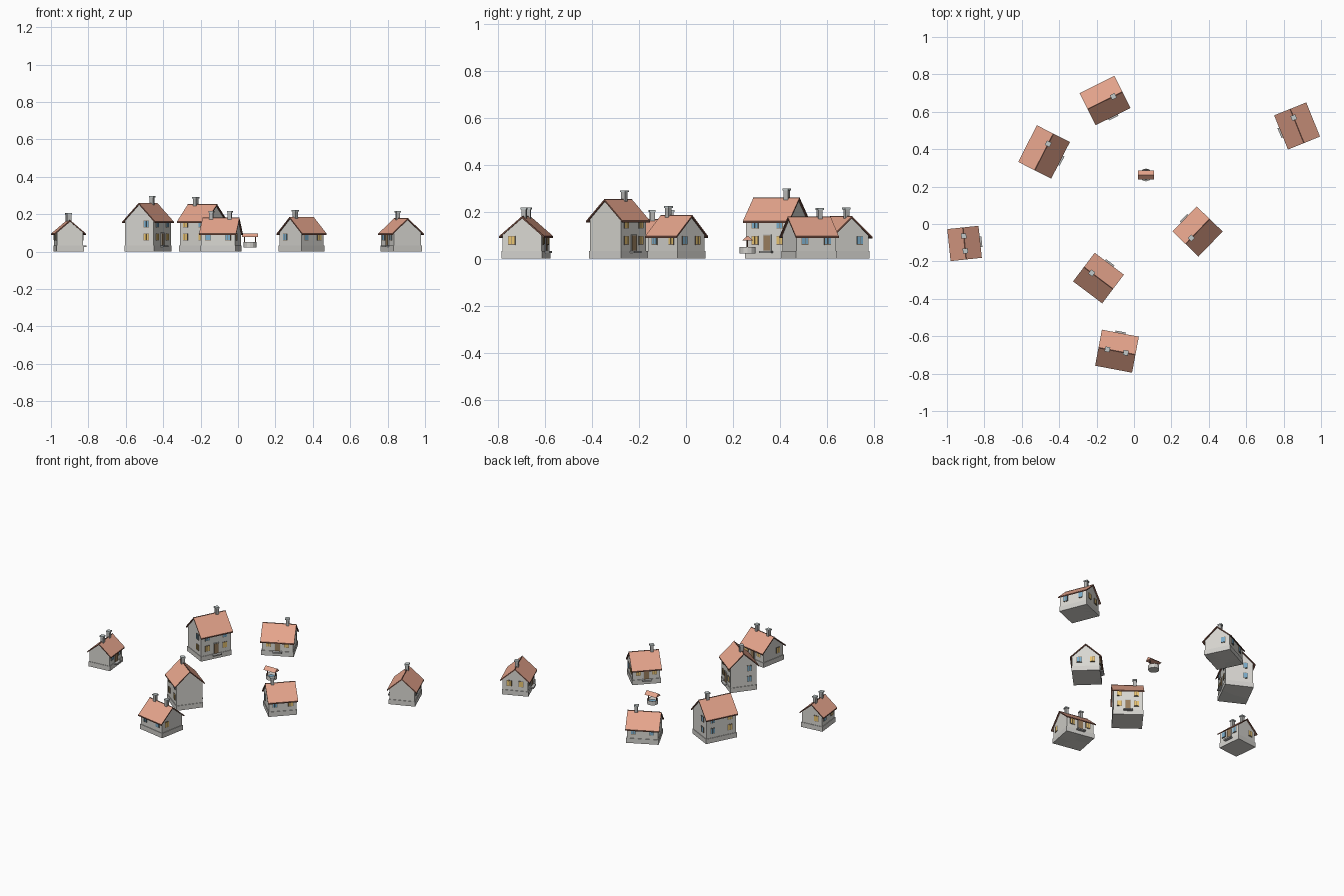
import bpy, bmesh, math
from mathutils import Matrix

cube = bpy.data.objects.get("Cube")
if cube:
    bpy.data.objects.remove(cube, do_unlink=True)


def material(name, r, g, b):
    m = bpy.data.materials.new(name)
    m.use_nodes = True
    m.diffuse_color = (r, g, b, 1)
    m.node_tree.nodes["Principled BSDF"].inputs["Base Color"].default_value = (r, g, b, 1)
    return m


PLASTER = material("plaster", .69, .68, .64)
PLINTH = material("plinth_stone", .64, .63, .6)
STONE = material("grey_stone", .47, .47, .46)
TILE = material("roof_tile", .78, .37, .26)
TIMBER = material("dark_timber", .2, .085, .06)
DOOR = material("door_wood", .32, .21, .11)
FRAME = material("window_frame", .23, .18, .13)
LIT = material("lit_glass", .88, .6, .18)
BLUE = material("blue_glass", .2, .42, .6)
CAP = material("chimney_cap", .54, .59, .59)


def finish(bm, name, place, mats, rule=None):
    """Turn a bmesh into a placed object, with material slots chosen by a rule."""
    bmesh.ops.recalc_face_normals(bm, faces=bm.faces)
    bm.normal_update()
    if rule:
        for f in bm.faces:
            f.material_index = rule(f)
    me = bpy.data.meshes.new(name)
    bm.to_mesh(me)
    bm.free()
    for m in mats:
        me.materials.append(m)
    ob = bpy.data.objects.new(name, me)
    ob.matrix_world = place
    bpy.context.collection.objects.link(ob)


def boxes(name, items, mat, place):
    """Join several boxes, each a (centre, size) pair, in one object."""
    bm = bmesh.new()
    for c, s in items:
        bmesh.ops.create_cube(bm, size=1, matrix=Matrix.Translation(c) @ Matrix.Diagonal((*s, 1)))
    finish(bm, name, place, [mat])


def prism(name, profile, length, mats, place, rule=None):
    """Extrude a (y, z) profile along x, centred."""
    bm = bmesh.new()
    face = bm.faces.new([bm.verts.new((-length / 2, y, z)) for y, z in profile])
    new = bmesh.ops.extrude_face_region(bm, geom=[face])["geom"]
    bmesh.ops.translate(bm, vec=(length, 0, 0), verts=[v for v in new if isinstance(v, bmesh.types.BMVert)])
    finish(bm, name, place, mats, rule)


def roof(name, length, width, eave, ridge, thick, place):
    w = width / 2
    profile = [(-w, eave), (0, ridge), (w, eave), (w, eave - thick), (0, ridge - thick), (-w, eave - thick)]
    # tiles on the upward slopes, timber on edges and underside
    prism(name, profile, length, [TILE, TIMBER], place, lambda f: 0 if f.normal.z > .3 else 1)


def wall_box(side, along, z, w, h, d, hx, hy):
    """A plate on one wall: F front, K back, L and R gables."""
    if side in "FK":
        return ((along, -hy if side == "F" else hy, z), (w, d, h))
    return ((-hx if side == "L" else hx, along, z), (d, w, h))


def house(name, x, y, facing, length, width, eave, ridge, chimneys, gables, *storeys):
    """Ridge along local x, door on local -y. Each storey lists its panes, y lit or b blue:
    two front, two back, then the gable windows."""
    place = Matrix.Translation((x, y, 0)) @ Matrix.Rotation(math.radians(facing + 90), 4, "Z")
    hx, hy = length / 2 - .008, width / 2 - .014
    slope = (ridge - eave) / (width / 2)
    top = ridge - .006
    shoulder = top - slope * hy
    prism(name + "_walls", [(-hy, 0), (hy, 0), (hy, shoulder), (0, top), (-hy, shoulder)],
          hx * 2, [PLASTER], place)
    boxes(name + "_plinth", [((0, 0, .016), (hx * 2 + .007, hy * 2 + .007, .032))], PLINTH, place)
    roof(name + "_roof", length, width, eave, ridge, .008, place)
    boxes(name + "_ridge_beam", [((0, 0, ridge - .001), (length + .001, .003, .004))], TIMBER, place)

    # chimneys with a wider cap
    boxes(name + "_chimneys", [((c, 0, ridge + .005), (.02, .02, .06)) for c in chimneys], STONE, place)
    boxes(name + "_chimney_caps", [((c, 0, ridge + .034), (.027, .027, .008)) for c in chimneys], CAP, place)

    # door, surround and step
    boxes(name + "_door_frame", [((0, -hy, .068), (.037, .008, .07))], STONE, place)
    boxes(name + "_door", [((0, -hy, .066), (.03, .012, .064))], DOOR, place)
    boxes(name + "_doorstep", [((0, -hy - .011, .029), (.056, .024, .008))], STONE, place)

    # windows on each storey
    frames, panes = [], {"y": [], "b": []}
    spread = hx * .58
    spots = [(s, k * spread) for s in "FK" for k in (-1, 1)] + gables
    for level, colours in zip((.078, .148), storeys):
        for (side, along), c in zip(spots, colours):
            frames.append(wall_box(side, along, level, .031, .038, .006, hx, hy))
            panes[c].append(wall_box(side, along, level, .026, .033, .009, hx, hy))
            frames.append(wall_box(side, along, level, .002, .033, .011, hx, hy))
    boxes(name + "_window_frames", frames, FRAME, place)
    boxes(name + "_lit_panes", panes["y"], LIT, place)
    boxes(name + "_blue_panes", panes["b"], BLUE, place)


# the seven village houses
house("west_cottage", -.906, -.104, 6, .172, .168, .097, .168, (-.04, .04), [("R", .03)], "bbyby")
house("northwest_house", -.481, .385, -27, .22, .198, .16, .26, (.049,),
      [("L", -.043), ("R", .037)], "yyybyb", "bbybbb")
house("central_house", -.19, -.289, 53, .195, .192, .162, .253, (.045,), [("R", .037)], "yyyyb", "yybyb")
house("east_cottage", .34, -.04, 136, .186, .193, .096, .185, (.049,),
      [("L", -.04), ("L", .04), ("R", -.037)], "yyybybb")
house("south_cottage", -.091, -.68, 79.3, .201, .196, .096, .18, (-.048, .052),
      [("L", .045), ("R", .04)], "yybbyy")
house("far_east_cottage", .872, .524, 202, .197, .185, .096, .178, (-.048,),
      [("L", -.037), ("L", .037)], "bbbbyy")
house("north_cottage", -.155, .66, -63.5, .208, .192, .094, .18, (.05,), [("R", .04)], "yybbb")

# village well: hollow stone ring, posts and small solid roof
well = Matrix.Translation((.064, .262, 0))
bm = bmesh.new()
bmesh.ops.create_cone(bm, cap_ends=True, segments=12, radius1=.034, radius2=.034, depth=.028,
                      matrix=Matrix.Translation((0, 0, .036)))
lid = max(bm.faces, key=lambda f: f.calc_center_median().z)
bmesh.ops.inset_individual(bm, faces=[lid], thickness=.008)
bmesh.ops.translate(bm, vec=(0, 0, -.015), verts=lid.verts)
finish(bm, "well_ring", well, [PLINTH, BLUE],
       lambda f: 1 if f.normal.z > .9 and f.calc_center_median().z < .045 else 0)
boxes("well_posts", [((k * .029, 0, .063), (.005, .005, .05)) for k in (-1, 1)], TIMBER, well)
prism("well_roof", [(-.024, .077), (0, .098), (.024, .077)], .086, [TILE], well)
